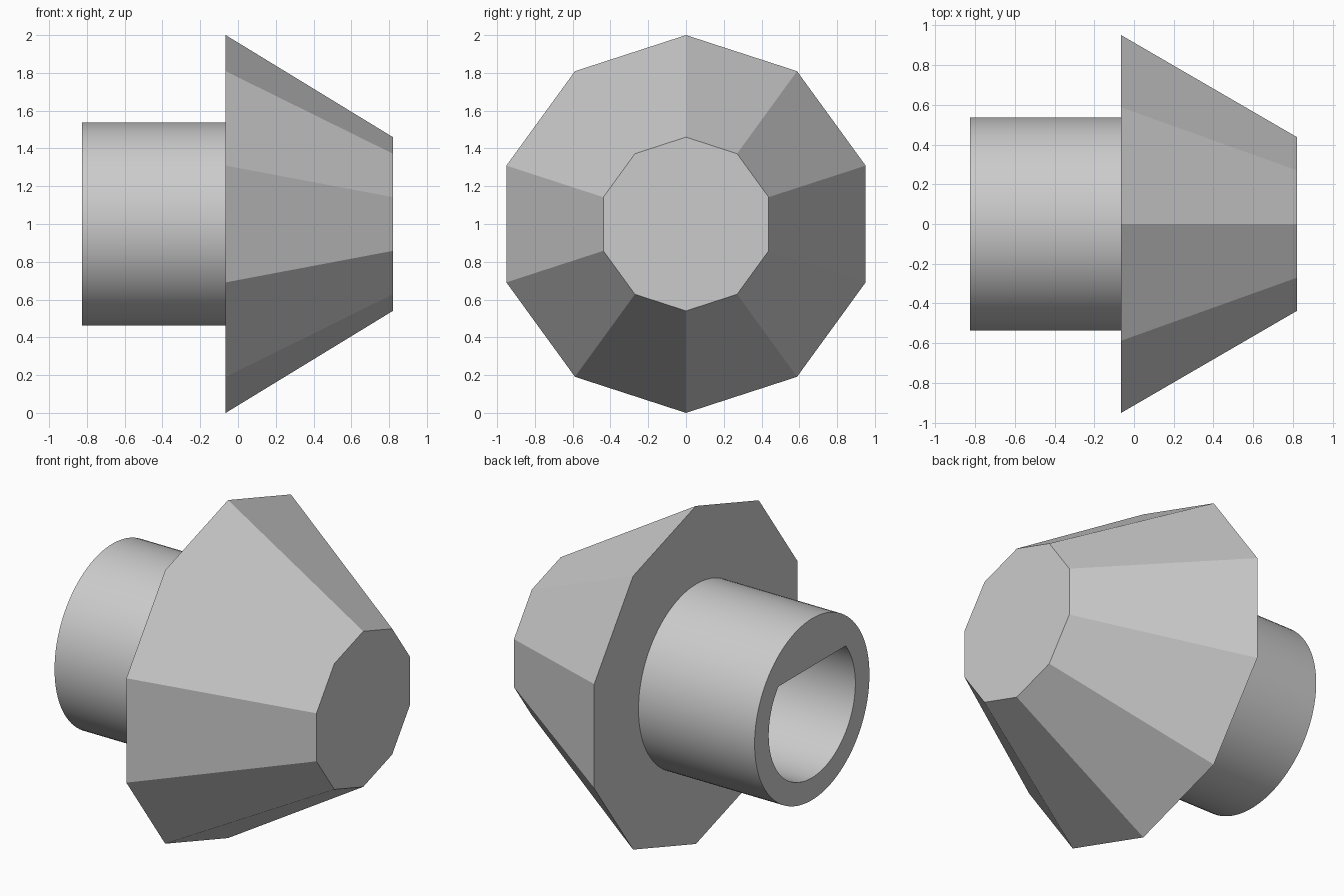
import bpy
import bmesh
from math import cos, sin, pi, asin, radians

if "Cube" in bpy.data.objects:
    bpy.data.objects.remove(bpy.data.objects["Cube"])

MID_Z = 1.0
BACK, SHOULDER, TIP = -0.825, -0.065, 0.82
SHAFT_R, BORE_R, FLAT = 0.537, 0.405, 0.255

grey = bpy.data.materials.new("light grey")
grey.use_nodes = True
colour = (0.6, 0.6, 0.6, 1)
grey.diffuse_color = colour
grey.node_tree.nodes["Principled BSDF"].inputs["Base Color"].default_value = colour


def arc(radius, count, start=pi / 2, sweep=2 * pi, closed=True):
    """Points (y, z) on an arc around the axis."""
    steps = count if closed else count - 1
    angles = [start + sweep * i / steps for i in range(count)]
    return [(radius * cos(a), radius * sin(a)) for a in angles]


def loft(name, outline_a, xa, outline_b, xb):
    """Solid between two matching outlines along x."""
    bm = bmesh.new()
    a = [bm.verts.new((xa, y, z + MID_Z)) for y, z in outline_a]
    b = [bm.verts.new((xb, y, z + MID_Z)) for y, z in outline_b]
    bm.faces.new(a)
    bm.faces.new(b)
    for i in range(len(a)):
        j = (i + 1) % len(a)
        bm.faces.new((a[i], a[j], b[j], b[i]))
    bmesh.ops.recalc_face_normals(bm, faces=bm.faces)
    mesh = bpy.data.meshes.new(name)
    bm.to_mesh(mesh)
    bm.free()
    mesh.materials.append(grey)
    obj = bpy.data.objects.new(name, mesh)
    bpy.context.collection.objects.link(obj)
    return obj


# Ten-sided tapered head
loft("knob_head", arc(1.0, 10), SHOULDER, arc(0.46, 10), TIP)

# Round shaft
circle = arc(SHAFT_R, 96)
shaft = loft("shaft", circle, BACK, circle, SHOULDER)

# D-shaped bore with its flat on top
half = asin(FLAT / BORE_R)
d_shape = arc(BORE_R, 72, pi - half, pi + 2 * half, closed=False)
cutter = loft("bore_cutter", d_shape, BACK - 0.1, d_shape, SHOULDER + 0.1)
cutter.hide_render = True

cut = shaft.modifiers.new("bore", "BOOLEAN")
cut.operation = "DIFFERENCE"
cut.solver = "EXACT"
cut.object = cutter
bpy.ops.object.select_all(action="DESELECT")
shaft.select_set(True)
bpy.context.view_layer.objects.active = shaft
bpy.ops.object.modifier_apply(modifier=cut.name)
bpy.data.objects.remove(cutter)
bpy.ops.object.shade_smooth_by_angle(angle=radians(30))
